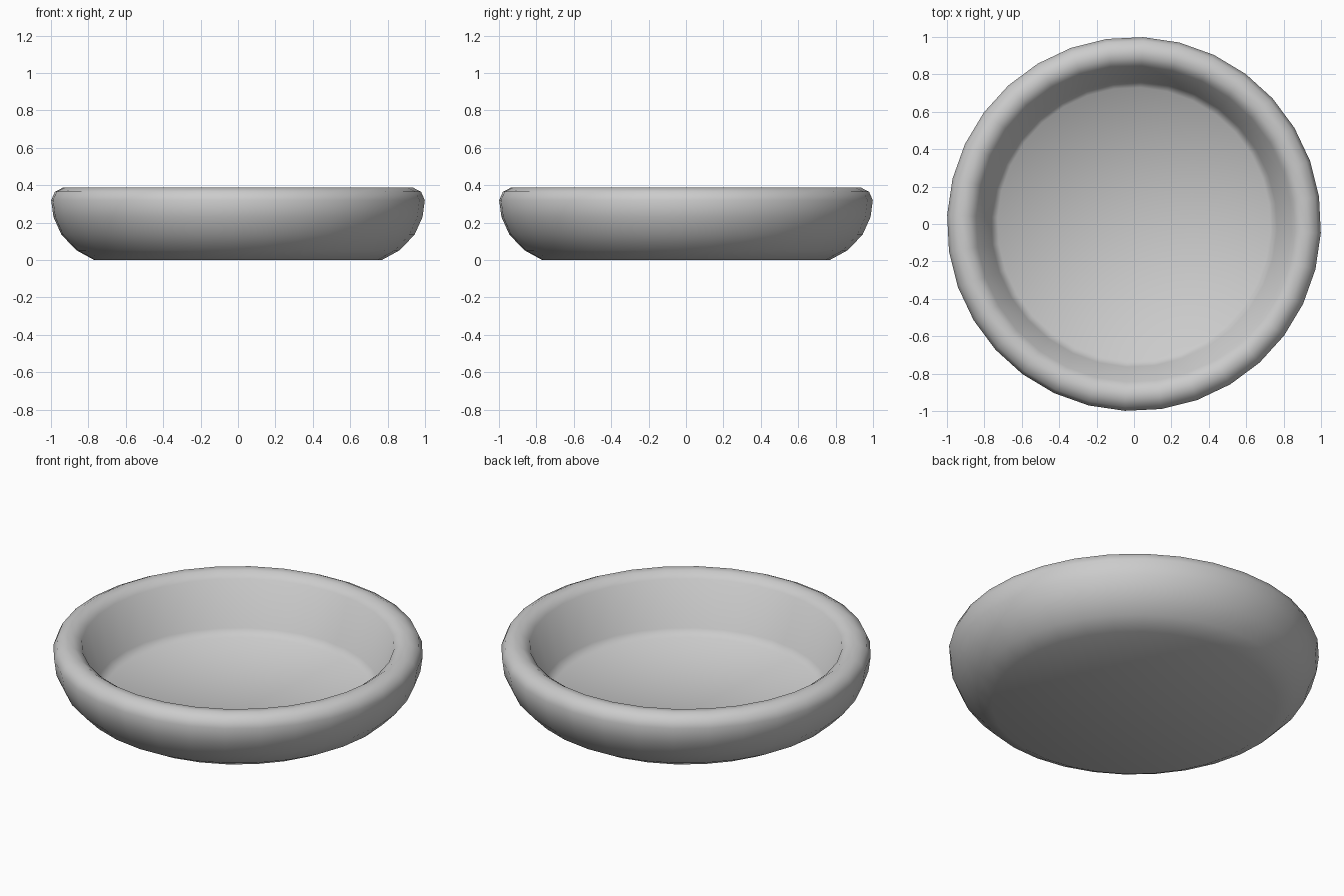
import bpy, bmesh, math

if "Cube" in bpy.data.objects:
    bpy.data.objects.remove(bpy.data.objects["Cube"])

SIDES = 32
TURN = math.radians(-2.8)

# Half cross-section (radius, height): underside, outer wall, rolled rim, inner wall, floor
profile = [(0, 0), (0.77, 0), (0.865, 0.052), (0.945, 0.135), (0.988, 0.23),
           (1.0, 0.32), (0.98, 0.365), (0.935, 0.388), (0.89, 0.386),
           (0.845, 0.355), (0.765, 0.10), (0.73, 0.06), (0, 0.055)]

bm = bmesh.new()
rings = []
for r, z in profile:
    if r == 0:
        rings.append([bm.verts.new((0, 0, z))] * SIDES)
    else:
        rings.append([bm.verts.new((r * math.cos(TURN + math.tau * i / SIDES),
                                    r * math.sin(TURN + math.tau * i / SIDES), z))
                      for i in range(SIDES)])

# Skin neighbouring rings; the poles become triangle fans
for a, b in zip(rings, rings[1:]):
    for i in range(SIDES):
        j = (i + 1) % SIDES
        bm.faces.new(list(dict.fromkeys((a[i], a[j], b[j], b[i]))))

bmesh.ops.recalc_face_normals(bm, faces=bm.faces)
for f in bm.faces:
    f.smooth = True
mesh = bpy.data.meshes.new("bowl")
bm.to_mesh(mesh)
bm.free()
bowl = bpy.data.objects.new("bowl", mesh)
bpy.context.collection.objects.link(bowl)
